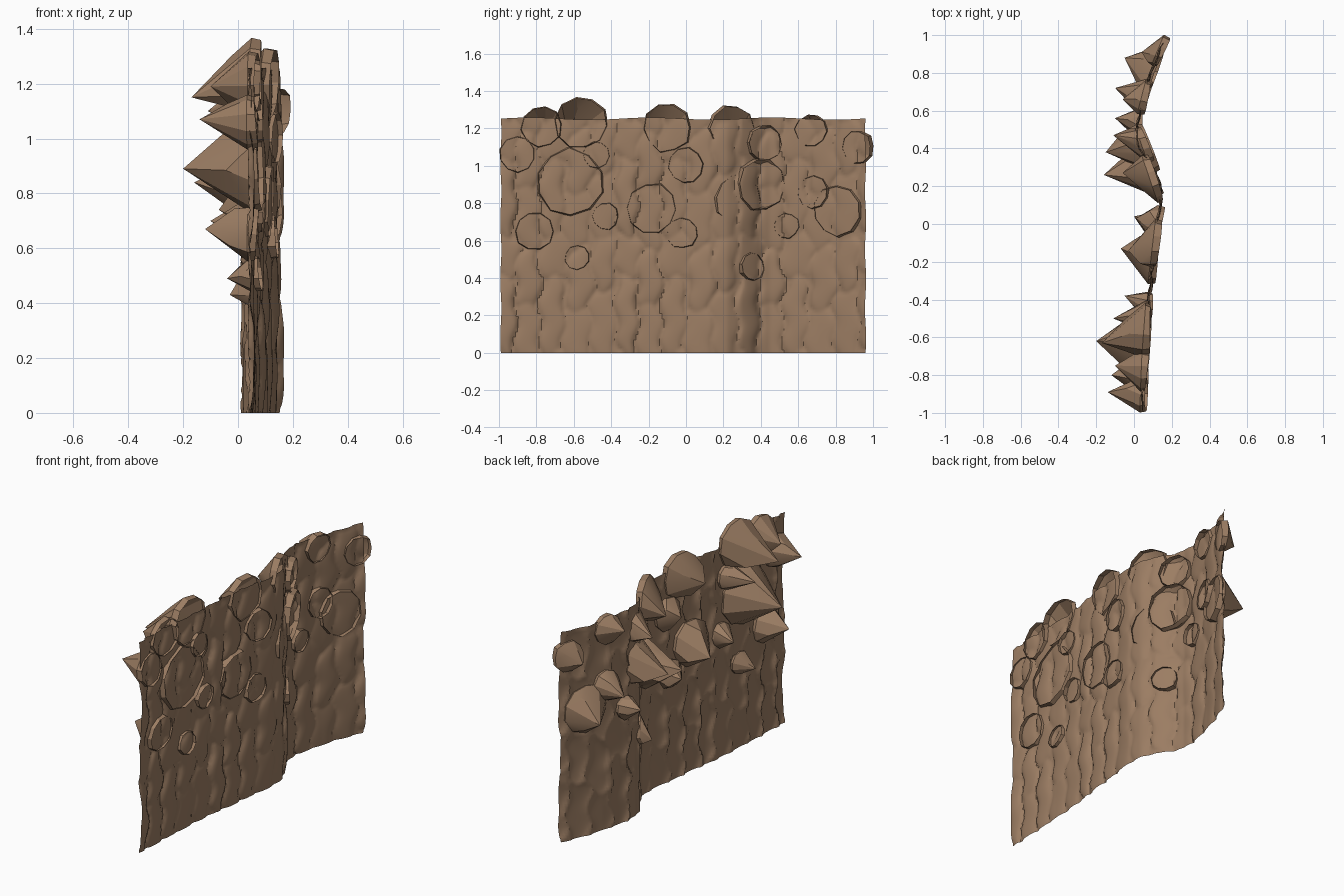
import bpy, bmesh, math, random
from mathutils import Vector

random.seed(4)
stone = bpy.data.materials.new("brown stone")
stone.diffuse_color = (0.33, 0.205, 0.125, 1)

# Plan curve of the cliff sheet: (y, x)
PLAN = [(-1.0, 0.04), (-0.8, 0.045), (-0.6, 0.055), (-0.4, 0.073), (-0.2, 0.097),
        (0.0, 0.118), (0.13, 0.14), (0.22, 0.132), (0.29, 0.105), (0.40, 0.027), (0.45, 0.01),
        (0.53, 0.016), (0.63, 0.034), (0.7, 0.052), (0.8, 0.085), (0.97, 0.155), (1.05, 0.19)]


def plan_x(y):
    for (y0, x0), (y1, x1) in zip(PLAN, PLAN[1:]):
        if y <= y1:
            return x0 + (x1 - x0) * (y - y0) / (y1 - y0)
    return PLAN[-1][1]


# Rounded bumps of one repeating relief tile: centre u, v, half sizes, height
BUMPS = [(0.10, 0.3, 0.10, 0.36, 0.018), (0.30, 0.15, 0.12, 0.26, 0.013),
         (0.12, 0.82, 0.13, 0.2, 0.014), (0.33, 0.62, 0.11, 0.28, 0.018),
         (0.52, 0.25, 0.11, 0.3, 0.012), (0.52, 0.78, 0.10, 0.24, 0.017),
         (0.71, 0.33, 0.09, 0.34, 0.024), (0.72, 0.83, 0.11, 0.18, 0.013),
         (0.90, 0.15, 0.10, 0.3, 0.015), (0.90, 0.62, 0.10, 0.25, 0.02)]
TILE_Y, TILE_Z = 0.65, 0.625


def relief(y, z):
    u = (y + 0.78) / TILE_Y + 0.02 * math.sin(z * math.tau * 3 / TILE_Z)
    v = z / TILE_Z + 0.03 * math.sin(y * math.tau * 4 / TILE_Y)
    best = 0.0
    for bu, bv, ru, rv, h in BUMPS:
        du = (u - bu + 0.5) % 1 - 0.5
        dv = (v - bv + 0.5) % 1 - 0.5
        d = abs(du / ru) ** 2.3 + abs(dv / rv) ** 2.6
        if d < 1:
            best = max(best, h * math.sqrt(1 - d))
    return best - 0.005


def finish(bm, name, angle):
    me = bpy.data.meshes.new(name)
    bm.to_mesh(me)
    bm.free()
    ob = bpy.data.objects.new(name, me)
    bpy.context.collection.objects.link(ob)
    me.materials.append(stone)
    bpy.ops.object.select_all(action='DESELECT')
    ob.select_set(True)
    bpy.context.view_layer.objects.active = ob
    bpy.ops.object.shade_smooth_by_angle(angle=math.radians(angle))
    return ob


# Cliff wall: thin curved sheet with tiled relief and wavy borders
NY, NZ = 170, 90
bm = bmesh.new()
grid = []
for i in range(NY + 1):
    row = []
    for j in range(NZ + 1):
        t, s = i / NY, j / NZ
        z = s * (1.252 + 0.006 * math.sin(t * 19) * s)
        y = -0.99 + 1.95 * t + 0.003 * math.sin(z * 20) * (2 * t - 1)
        row.append(bm.verts.new((plan_x(y) + relief(y, z), y, z)))
    grid.append(row)
for i in range(NY):
    for j in range(NZ):
        bm.faces.new((grid[i][j], grid[i + 1][j], grid[i + 1][j + 1], grid[i][j + 1]))
finish(bm, "cliff_wall", 35)

# Jutting rocks: centre y, z, radius, then tip x, y, z
ROCKS = [(-0.77, 1.21, 0.115, -0.10, -0.75, 1.19), (-0.56, 1.23, 0.145, -0.17, -0.63, 1.15),
         (-0.90, 1.06, 0.10, -0.14, -0.89, 1.07), (-0.62, 0.91, 0.19, -0.20, -0.62, 0.89),
         (-0.48, 1.06, 0.075, -0.11, -0.50, 1.06), (-0.43, 0.73, 0.075, -0.05, -0.38, 0.73),
         (-0.81, 0.65, 0.11, -0.12, -0.80, 0.67), (-0.58, 0.51, 0.07, -0.04, -0.60, 0.49),
         (-0.18, 0.77, 0.14, -0.07, -0.13, 0.74), (-0.02, 0.64, 0.085, 0.0, 0.04, 0.66),
         (-0.10, 1.20, 0.135, -0.03, -0.14, 1.17), (0.0, 1.00, 0.10, 0.01, 0.03, 1.02),
         (0.24, 1.20, 0.13, -0.06, 0.27, 1.14), (0.27, 0.82, 0.14, -0.16, 0.26, 0.84),
         (0.35, 0.46, 0.08, -0.03, 0.36, 0.43), (0.42, 1.12, 0.10, -0.11, 0.47, 1.10),
         (0.40, 0.90, 0.145, -0.15, 0.38, 0.86), (0.54, 0.68, 0.07, -0.10, 0.56, 0.70),
         (0.68, 0.86, 0.09, -0.10, 0.72, 0.84), (0.81, 0.76, 0.14, -0.05, 0.88, 0.72),
         (0.67, 1.19, 0.09, -0.06, 0.66, 1.20), (0.92, 1.10, 0.09, 0.04, 0.91, 1.07)]

for n, (cy, cz, r, tx, ty, tz) in enumerate(ROCKS):
    xa, xb = plan_x(cy - r), plan_x(cy + r)
    c = Vector(((xa + xb) / 2 + 0.003, cy, cz))
    tan = Vector((xb - xa, 2 * r, 0)).normalized()
    out = Vector((tan.y, -tan.x, 0))
    up = Vector((0, 0, 1))
    tip = Vector((tx, ty, tz))
    bm = bmesh.new()
    bm.verts.new(tip)
    # rim that partly breaks through the wall, and a wider ring on the rock side
    phase = random.random()
    for k in range(10):
        a = math.tau * (k + phase) / 10
        d = (tan * math.cos(a) + up * math.sin(a)) * r * random.uniform(0.93, 1.04)
        bm.verts.new(c + d * 0.94 + out * (0.02 + 0.008 * math.sin(a + 6 * phase)))
        bm.verts.new(c + d - out * 0.012)
    # three blunt shoulders give the broad facets
    for k in range(3):
        a = math.tau * (k + phase * 0.6) / 3 + 0.5
        d = (tan * math.cos(a) + up * math.sin(a)) * r * random.uniform(0.6, 0.8)
        bm.verts.new(c.lerp(tip, random.uniform(0.35, 0.5)) + d)
    hull = bmesh.ops.convex_hull(bm, input=bm.verts)
    junk = {v for v in hull["geom_interior"] + hull["geom_unused"]
            if isinstance(v, bmesh.types.BMVert)}
    bmesh.ops.delete(bm, geom=list(junk), context='VERTS')
    bmesh.ops.recalc_face_normals(bm, faces=bm.faces)
    # the rock is an open shell: drop its flat back so the wall shows inside the rim
    back = [f for f in bm.faces if f.normal.dot(out) > 0.8]
    bmesh.ops.delete(bm, geom=back, context='FACES')
    finish(bm, f"rock_{n + 1:02d}", 22)
